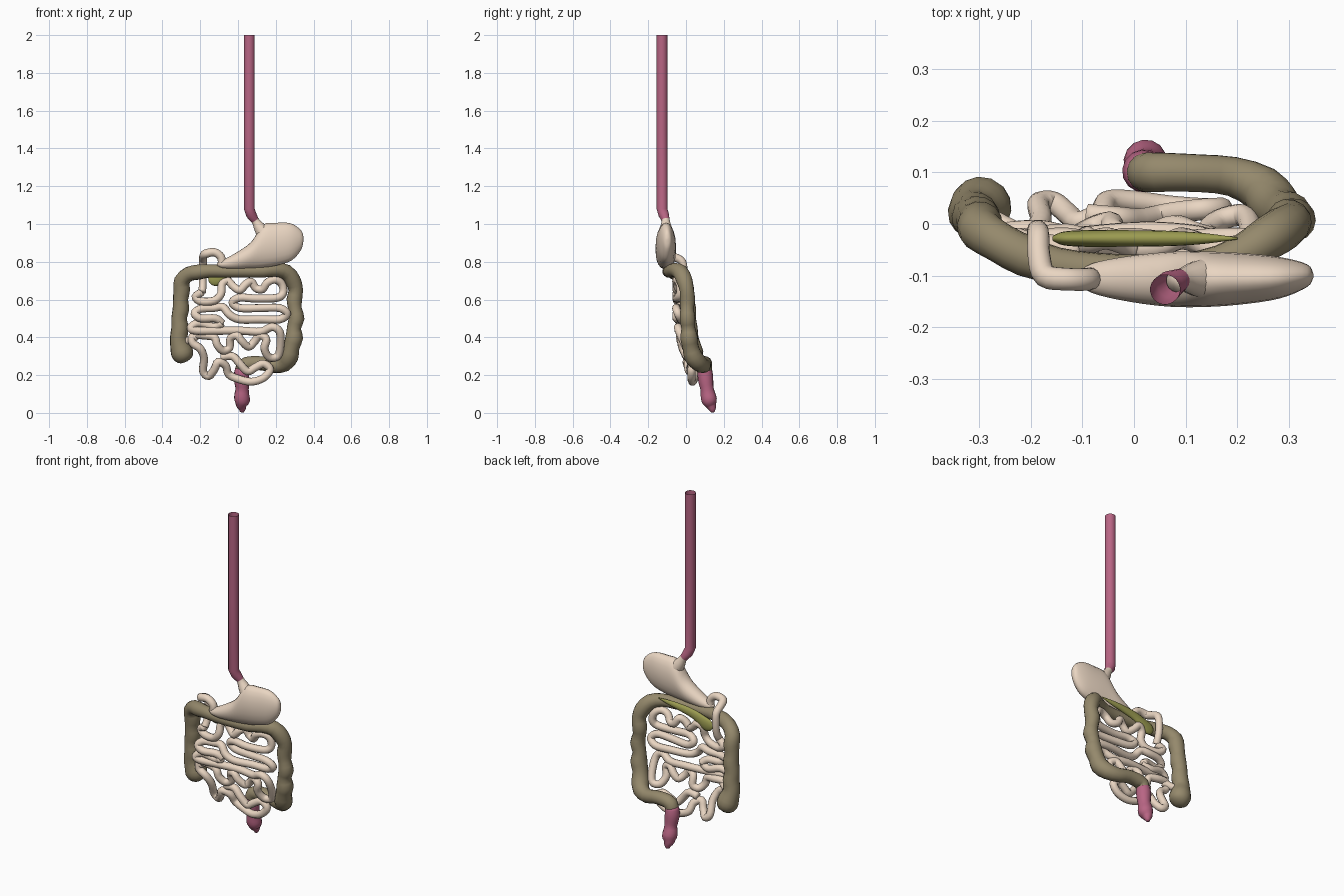
import bpy, bmesh, math
from mathutils import Vector


def material(name, rgb):
    m = bpy.data.materials.new(name)
    m.diffuse_color = (*rgb, 1)
    return m


PINK = material("pink", (0.48, 0.13, 0.23))
CREAM = material("cream", (0.82, 0.67, 0.54))
TAN = material("tan", (0.30, 0.25, 0.15))
OLIVE = material("olive", (0.32, 0.32, 0.08))


def spline(pts, sub):
    """Catmull-Rom through points of any dimension."""
    pts = [Vector(p) for p in pts]
    out = []
    for i in range(len(pts) - 1):
        a, b, c, d = pts[max(i - 1, 0)], pts[i], pts[i + 1], pts[min(i + 2, len(pts) - 1)]
        for k in range(sub):
            t = k / sub
            out.append(0.5 * (2 * b + (c - a) * t + (2 * a - 5 * b + 4 * c - d) * t * t
                              + (3 * b - a - 3 * c + d) * t ** 3))
    return out + [pts[-1]]


def skin(name, rings, mat, cap0=True, cap1=True):
    """Bridge equal-length rings of points into a smooth surface."""
    bm = bmesh.new()
    vs = [[bm.verts.new(p) for p in r] for r in rings]
    n = len(vs[0])
    for a, b in zip(vs, vs[1:]):
        for j in range(n):
            bm.faces.new((a[j], a[(j + 1) % n], b[(j + 1) % n], b[j]))
    if cap0:
        bm.faces.new(vs[0][::-1])
    if cap1:
        bm.faces.new(vs[-1])
    bmesh.ops.recalc_face_normals(bm, faces=bm.faces)
    me = bpy.data.meshes.new(name)
    bm.to_mesh(me)
    bm.free()
    for f in me.polygons:
        f.use_smooth = True
    me.materials.append(mat)
    ob = bpy.data.objects.new(name, me)
    bpy.context.collection.objects.link(ob)
    return ob


def tube(name, pts, mat, sub=3, sides=14, **caps):
    """Sweep a circle along (x, y, z, radius) points."""
    path = spline(pts, sub)
    pos = [p.to_3d() for p in path]
    rings, n = [], None
    for i, p in enumerate(pos):
        t = (pos[min(i + 1, len(pos) - 1)] - pos[max(i - 1, 0)]).normalized()
        if n is None:
            n = t.orthogonal()
        n = (n - t * n.dot(t)).normalized()
        b = t.cross(n)
        r = max(path[i][3], 0.002)
        rings.append([p + r * (n * math.cos(2 * math.pi * k / sides) + b * math.sin(2 * math.pi * k / sides))
                      for k in range(sides)])
    return skin(name, rings, mat, **caps)


def flat_loft(name, sections, mat, sub=4, sides=20):
    """Loft ellipses given as (upper x, upper z, lower x, lower z, y, half depth)."""
    rings = []
    for ux, uz, lx, lz, y, d in spline(sections, sub):
        c = Vector(((ux + lx) / 2, y, (uz + lz) / 2))
        h = Vector(((ux - lx) / 2, 0, (uz - lz) / 2))
        rings.append([c + h * math.cos(2 * math.pi * k / sides)
                      + Vector((0, max(d, 0.002) * math.sin(2 * math.pi * k / sides), 0)) for k in range(sides)])
    return skin(name, rings, mat)


# Oesophagus: straight open pipe with a kink at the bottom
tube("oesophagus", [(.06, -.127, 2, .029), (.06, -.127, 1.5, .029), (.06, -.127, 1.08, .029),
                    (.07, -.118, 1.05, .028), (.09, -.107, 1.02, .021)], PINK, sub=1, sides=20,
     cap0=False, cap1=False)

# Stomach body and its neck
flat_loft("stomach", [
    (.347, .925, .347, .915, -.1, .004), (.335, .965, .335, .865, -.1, .022),
    (.28, 1.003, .285, .808, -.104, .04), (.20, 1.006, .21, .782, -.106, .05),
    (.13, .995, .12, .768, -.107, .054), (.07, .905, .04, .763, -.107, .052),
    (-.015, .845, -.03, .76, -.106, .042), (-.08, .81, -.085, .766, -.105, .028),
    (-.112, .795, -.11, .78, -.105, .008)], CREAM)
tube("stomach_neck", [(.08, -.111, 1.035, .021), (.095, -.107, 1.012, .022), (.115, -.106, .98, .032),
                      (.15, -.106, .93, .045)], CREAM)

# Duodenum: arch from the stomach, then backwards and down
tube("duodenum", [(-.085, -.105, .785, .022), (-.09, -.107, .825, .022), (-.125, -.107, .85, .022),
                  (-.172, -.1, .842, .023), (-.184, -.06, .825, .022), (-.185, -.02, .80, .021),
                  (-.187, -.012, .74, .02), (-.187, -.02, .68, .02), (-.19, -.04, .64, .021)], CREAM, sub=4)

# Pancreas: flattened leaf behind the transverse colon
flat_loft("pancreas", [
    (-.158, .715, -.155, .695, -.028, .005), (-.14, .74, -.135, .675, -.028, .013),
    (-.10, .755, -.095, .677, -.028, .016), (-.03, .775, -.03, .72, -.028, .016),
    (.06, .785, .06, .745, -.028, .015), (.13, .787, .13, .76, -.028, .011),
    (.20, .785, .20, .78, -.028, .002)], OLIVE, sides=16)

# Large intestine: ascending, transverse, descending, sigmoid
tube("large_intestine", [
    (-.285, .035, .268, .02), (-.29, .034, .285, .048), (-.296, .032, .32, .06), (-.308, .026, .36, .052),
    (-.314, .02, .40, .046), (-.307, .016, .45, .046), (-.312, .012, .50, .041), (-.302, .01, .55, .044),
    (-.304, .004, .60, .040), (-.298, 0, .65, .044), (-.297, -.012, .70, .042), (-.26, -.036, .735, .039),
    (-.21, -.062, .745, .040), (-.15, -.08, .752, .035), (-.07, -.09, .75, .034), (.03, -.092, .75, .033),
    (.13, -.085, .75, .034), (.20, -.062, .757, .036), (.255, -.03, .745, .042), (.29, -.008, .70, .043),
    (.306, .004, .65, .038), (.298, .008, .60, .041), (.302, .006, .55, .036), (.31, .008, .50, .042),
    (.296, .012, .45, .037), (.298, .016, .40, .047), (.283, .024, .35, .043), (.272, .038, .30, .049),
    (.245, .07, .262, .045), (.19, .092, .25, .039), (.13, .098, .262, .037), (.07, .1, .262, .038),
    (.03, .1, .25, .039), (.02, .1, .215, .036)], TAN, sub=2, sides=14)

# Rectum
tube("rectum", [(.022, .1, .235, .036), (.018, .102, .20, .041), (.02, .106, .16, .039), (.022, .112, .125, .035),
                (.02, .117, .095, .040), (.022, .124, .065, .041), (.018, .133, .04, .029),
                (.022, .139, .022, .02), (.02, .142, .004, .010)], PINK, sub=2, sides=14)


def depth(z):
    """Front-to-back position of the coils at a height."""
    table = [(.1, .06), (.16, .045), (.3, .005), (.4, -.022), (.5, -.04), (.8, -.04)]
    for (a, ya), (b, yb) in zip(table, table[1:]):
        if z <= b:
            return ya + (yb - ya) * (z - a) / (b - a)
    return -.04


def coil(name, xz):
    """Small-intestine run from flat (x, z) points in hundredths."""
    tube(name, [(x / 100, depth(z / 100) + .012 * math.sin(i * 1.3), z / 100, .0215)
                for i, (x, z) in enumerate(xz)], CREAM, sub=4, sides=10)


# Small intestine: upper loops and long rows
coil("upper_coils", [
    (-19, 64), (-22.5, 61.5), (-19.5, 59), (-12.5, 59.5), (-9, 63), (-8.5, 68), (-5.5, 70), (-2.5, 67),
    (1, 65), (4, 68), (7, 69.5), (9.5, 66), (13, 65.5), (15.5, 69), (19.5, 70.5), (23, 68.5), (24, 64),
    (21, 61), (10, 60.5), (1, 61), (-3, 58.5), (1, 55.5), (12, 55.5), (22, 55.5), (26, 52.5), (22, 49.5),
    (12, 49.5), (1, 49.5), (-4.5, 52), (-8, 56), (-13, 55.5), (-20, 55), (-23, 52.5), (-19.5, 50),
    (-12, 50), (-8.5, 47.5)])
# Small intestine: lower loops
coil("lower_coils", [
    (-8.5, 47.5), (-13, 45.5), (-21, 47.5), (-25, 45), (-22, 43.5), (-10, 43.5), (2, 43.5), (12, 43), (18, 45.5),
    (22, 43), (22.5, 36), (21, 30), (16.5, 29.5), (14, 34), (15, 39), (11.5, 41), (8.5, 37.5), (5.5, 35),
    (2, 38), (-.5, 41), (-4, 39.5), (-4.5, 34.5), (-8, 33), (-11, 36), (-12.5, 40), (-18, 41), (-23.5, 41),
    (-24, 37), (-20, 34), (-18, 29), (-18.5, 22), (-15.5, 19.5), (-12.5, 23), (-10.5, 27), (-6.5, 25),
    (-5, 20.5), (0, 18), (7, 16.5), (13.5, 18.5), (17, 23), (13.5, 26), (9, 24), (5, 22), (1, 26), (-3, 30),
    (-9, 29.5)])
# Junction into the large intestine
tube("ileum_end", [(-.22, -.02, .405, .021), (-.25, -.005, .39, .021), (-.29, .02, .37, .018)], CREAM, sides=10)
